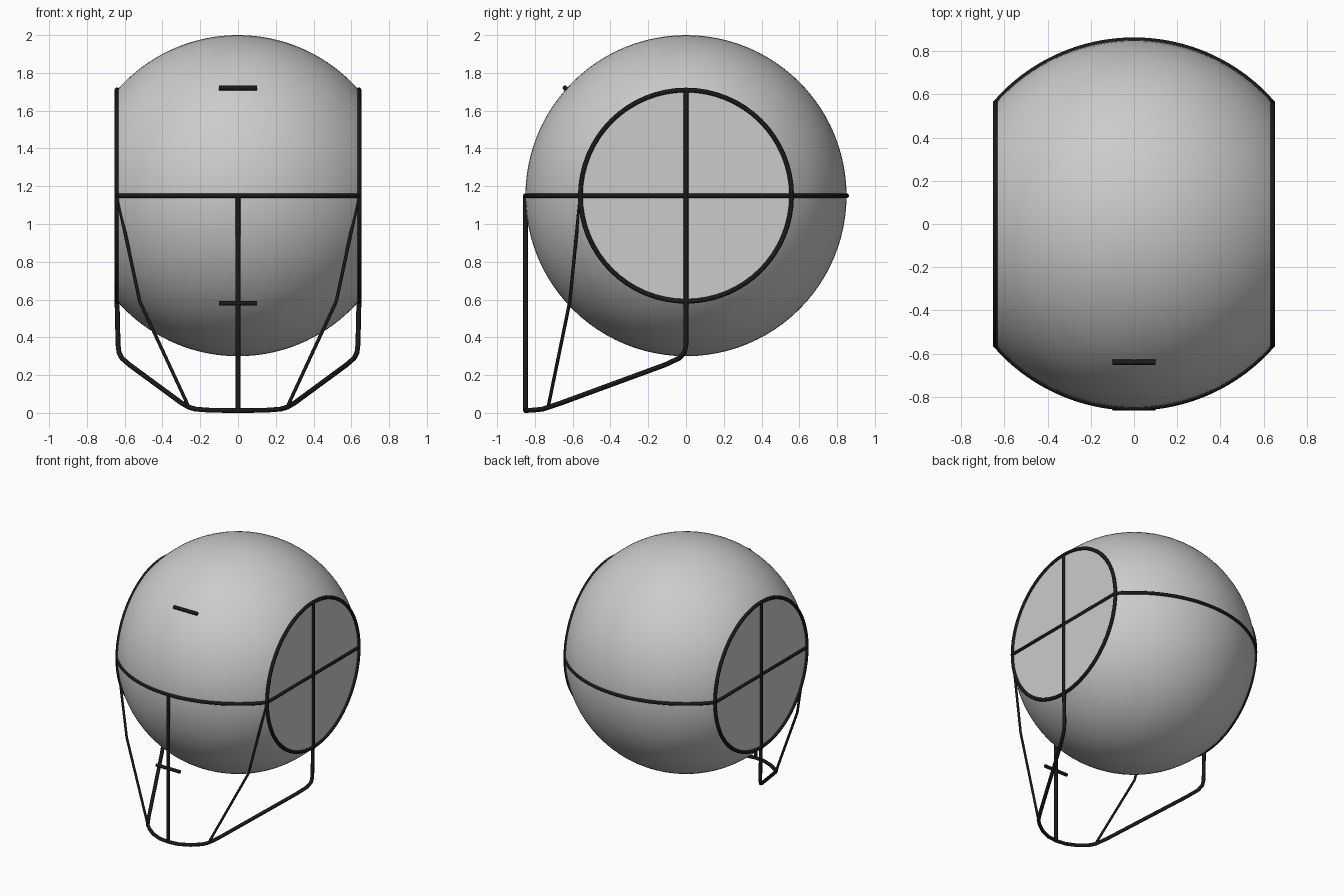
import bpy, bmesh
from math import sin, cos, pi, asin, sqrt
from mathutils import Matrix

if "Cube" in bpy.data.objects:
    bpy.data.objects.remove(bpy.data.objects["Cube"])

R, CZ, CUT, T = 0.85, 1.15, 0.64, 0.013
RIM = sqrt(R * R - CUT * CUT)

black = bpy.data.materials.new("black")
black.diffuse_color = (0.01, 0.01, 0.01, 1)
black.use_nodes = True
black.node_tree.nodes["Principled BSDF"].inputs["Base Color"].default_value = black.diffuse_color


def finish(ob):
    bpy.ops.object.select_all(action='DESELECT')
    ob.select_set(True)
    bpy.context.view_layer.objects.active = ob
    if ob.type == 'CURVE':
        bpy.ops.object.convert(target='MESH')
    bpy.ops.object.shade_smooth_by_angle(angle=0.7)


def bar(name, pts, r=T, cyclic=False):
    cu = bpy.data.curves.new(name, 'CURVE')
    cu.dimensions = '3D'
    cu.bevel_depth = r
    cu.bevel_resolution = 3
    cu.use_fill_caps = True
    sp = cu.splines.new('POLY')
    sp.points.add(len(pts) - 1)
    for p, co in zip(sp.points, pts):
        p.co = (*co, 1)
    sp.use_cyclic_u = cyclic
    cu.materials.append(black)
    ob = bpy.data.objects.new(name, cu)
    bpy.context.collection.objects.link(ob)
    finish(ob)


# Sphere body, sliced flat on both sides
bm = bmesh.new()
bmesh.ops.create_uvsphere(bm, u_segments=96, v_segments=64, radius=R,
                          matrix=Matrix.Translation((0, 0, CZ)) @ Matrix.Rotation(pi / 2, 4, 'Y'))
for s in (-1, 1):
    bmesh.ops.bisect_plane(bm, geom=bm.verts[:] + bm.edges[:] + bm.faces[:],
                           plane_co=(s * CUT, 0, 0), plane_no=(s, 0, 0), clear_outer=True)
    bmesh.ops.edgeloop_fill(bm, edges=[e for e in bm.edges if e.is_boundary])
bmesh.ops.recalc_face_normals(bm, faces=bm.faces[:])
me = bpy.data.meshes.new("sphere_body")
bm.to_mesh(me)
bm.free()
body = bpy.data.objects.new("sphere_body", me)
bpy.context.collection.objects.link(body)
finish(body)

# Equator band: front and back arcs joined by straight bars over the flat sides
a = asin(CUT / R)
front = [(R * sin(t), -R * cos(t), CZ) for t in (a * (i / 16 - 1) for i in range(33))]
bar("equator_band", front + [(-x, -y, z) for x, y, z in front], cyclic=True)

# Side rims and slanted struts
for s, side in ((-1, "left"), (1, "right")):
    bar(side + "_rim", [(s * CUT, RIM * cos(i * pi / 32), CZ + RIM * sin(i * pi / 32))
                        for i in range(64)], cyclic=True)
    bar(side + "_strut", [(s * CUT, -RIM, CZ), (s * 0.52, -0.615, 0.59), (s * 0.26, -0.73, 0.03)], 0.009)

# Lower frame: side uprights running into the chin bar
half = [(CUT, 0, CZ + RIM), (CUT, 0, 0.58), (0.635, 0, 0.36), (0.63, -0.008, 0.32),
        (0.615, -0.035, 0.29), (0.575, -0.11, 0.255), (0.3, -0.66, 0.053), (0.26, -0.73, 0.03),
        (0.225, -0.76, 0.02), (0.16, -0.806, 0.015), (0.08, -0.84, T)]
bar("lower_frame", half + [(0, -R, T)] + [(-x, y, z) for x, y, z in reversed(half)])

# Front upright and two short cross bars
bar("front_upright", [(0, -R, CZ), (0, -R, T)])
bar("upper_cross_bar", [(-0.1, -0.64, 1.72), (0.1, -0.64, 1.72)])
bar("lower_cross_bar", [(-0.1, -R, 0.58), (0.1, -R, 0.58)])
